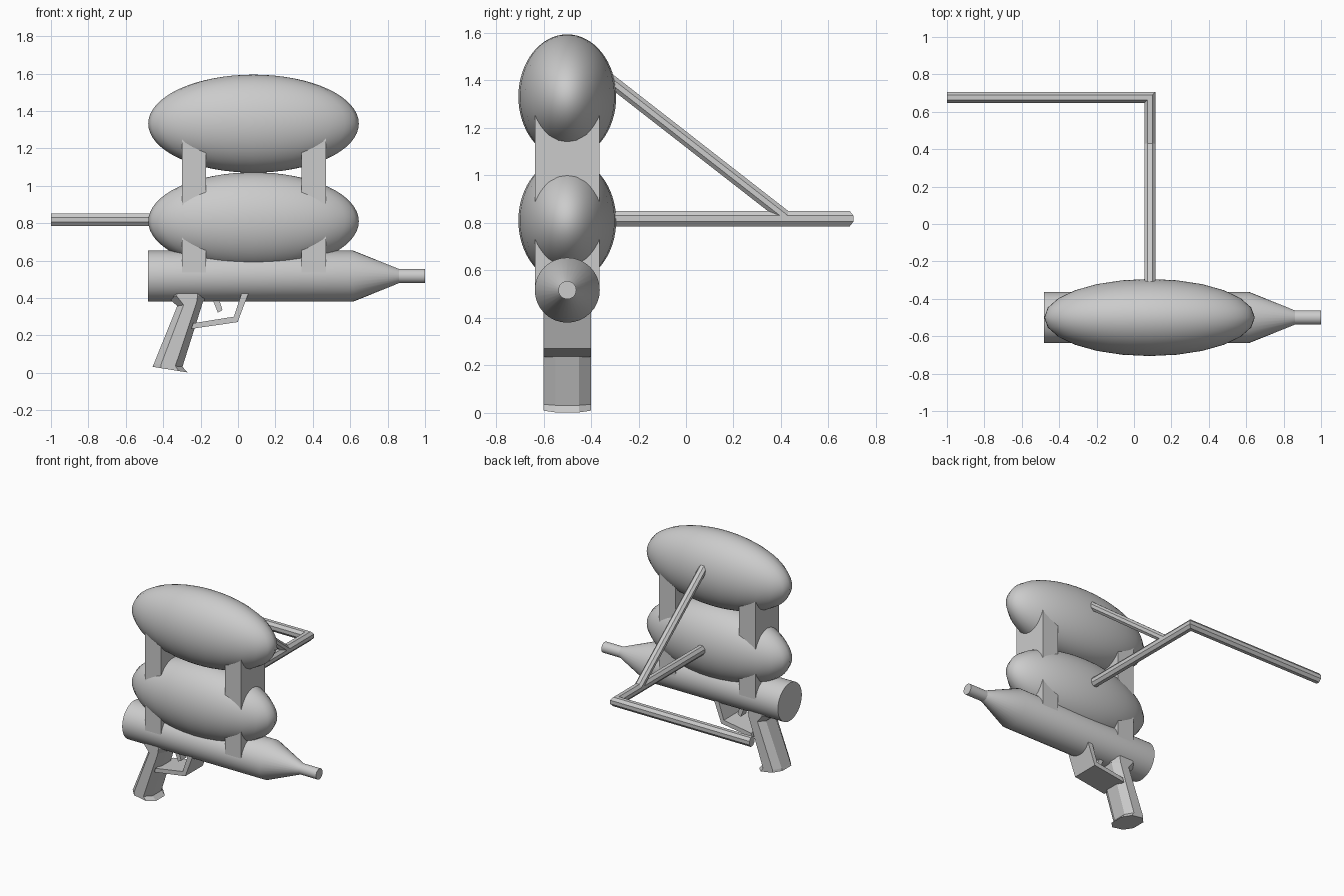
import bpy, bmesh, math
from mathutils import Vector

if "Cube" in bpy.data.objects:
    bpy.data.objects.remove(bpy.data.objects["Cube"])

CY = -0.5          # centre plane of the blaster
TX = 0.083         # centre of the tanks along x
BZ = 0.517         # barrel axis height


def loft(name, sections, smooth=False):
    """Skin a list of equal-length point rings and cap both ends."""
    bm = bmesh.new()
    rings = [[bm.verts.new(p) for p in s] for s in sections]
    n = len(rings[0])
    for a, b in zip(rings, rings[1:]):
        for i in range(n):
            j = (i + 1) % n
            bm.faces.new((a[i], a[j], b[j], b[i]))
    bm.faces.new(rings[0])
    bm.faces.new(rings[-1])
    bmesh.ops.recalc_face_normals(bm, faces=bm.faces)
    me = bpy.data.meshes.new(name)
    bm.to_mesh(me)
    bm.free()
    ob = bpy.data.objects.new(name, me)
    bpy.context.collection.objects.link(ob)
    if smooth:
        bpy.ops.object.select_all(action='DESELECT')
        ob.select_set(True)
        bpy.context.view_layer.objects.active = ob
        bpy.ops.object.shade_smooth_by_angle(angle=math.radians(35))
    return ob


def plate(name, profile, half_width):
    """Extrude an x/z profile across y about the centre plane."""
    return loft(name, [[(x, CY + s * half_width, z) for x, z in profile] for s in (-1, 1)])


def turned(name, stations, sides=32):
    """Round body along x from (x, radius) stations."""
    angles = [2 * math.pi * i / sides for i in range(sides)]
    return loft(name, [[(x, CY + r * math.cos(a), BZ + r * math.sin(a)) for a in angles]
                       for x, r in stations], True)


# two stretched water tanks
for name, z in (("lower_tank", 0.81), ("upper_tank", 1.332)):
    bpy.ops.mesh.primitive_uv_sphere_add(segments=24, ring_count=32, radius=1, location=(TX, CY, z))
    tank = bpy.context.object
    tank.name = name
    tank.scale = (0.563, 0.206, 0.262)
    bpy.ops.object.shade_smooth()

# upright struts tying tanks to barrel
for name, x in (("rear_strut", -0.235), ("front_strut", 0.405)):
    plate(name, [(x - 0.065, 0.53), (x + 0.065, 0.53), (x + 0.065, 1.3), (x - 0.065, 1.3)], 0.135)

# barrel with tapered nose, and nozzle
turned("barrel", [(-0.48, 0.137), (0.615, 0.137), (0.86, 0.038)])
turned("nozzle", [(0.84, 0.038), (1.0, 0.038)])

# raked grip with chamfered corners: back x, z, front x, z per section
outline = [(0, -0.05), (0.25, -0.1), (0.75, -0.1), (1, -0.05),
           (1, 0.05), (0.75, 0.1), (0.25, 0.1), (0, 0.05)]
grip = [(-0.457, 0.032, -0.27, 0.002), (-0.45, 0.048, -0.297, 0.032),
        (-0.325, 0.357, -0.187, 0.38), (-0.385, 0.412, -0.16, 0.41),
        (-0.375, 0.44, -0.16, 0.44)]
loft("grip", [[(xb + t * (xf - xb), CY + y, zb + t * (zf - zb)) for t, y in outline]
              for xb, zb, xf, zf in grip])

# trigger guard and trigger
plate("trigger_guard", [(0.062, 0.44), (-0.002, 0.271), (-0.25, 0.235), (-0.24, 0.265),
                        (-0.022, 0.3), (0.024, 0.44)], 0.1)
plate("trigger", [(-0.155, 0.44), (-0.115, 0.44), (-0.083, 0.335), (-0.108, 0.322)], 0.03)

# L-shaped frame with a mitred corner
c = 0.013
bar = [(-0.029, -c), (-c, -0.033), (c, -0.033), (0.029, -c),
       (0.029, c), (c, 0.033), (-c, 0.033), (-0.029, c)]
fy, fz = 0.676, 0.818
loft("frame_bar", [[(-1.0, fy + o, fz + z) for o, z in bar],
                   [(0.085 + o, fy + o, fz + z) for o, z in bar],
                   [(0.085 + o, -0.32, fz + z) for o, z in bar]])

# diagonal brace from the frame up to the upper tank
a, b = Vector((0.085, -0.335, 1.413)), Vector((0.085, 0.42, 0.825))
up = Vector((1, 0, 0)).cross((b - a).normalized())
loft("diagonal_brace", [[p + Vector((o, 0, 0)) + up * z * 0.8 for o, z in bar] for p in (a, b)])
